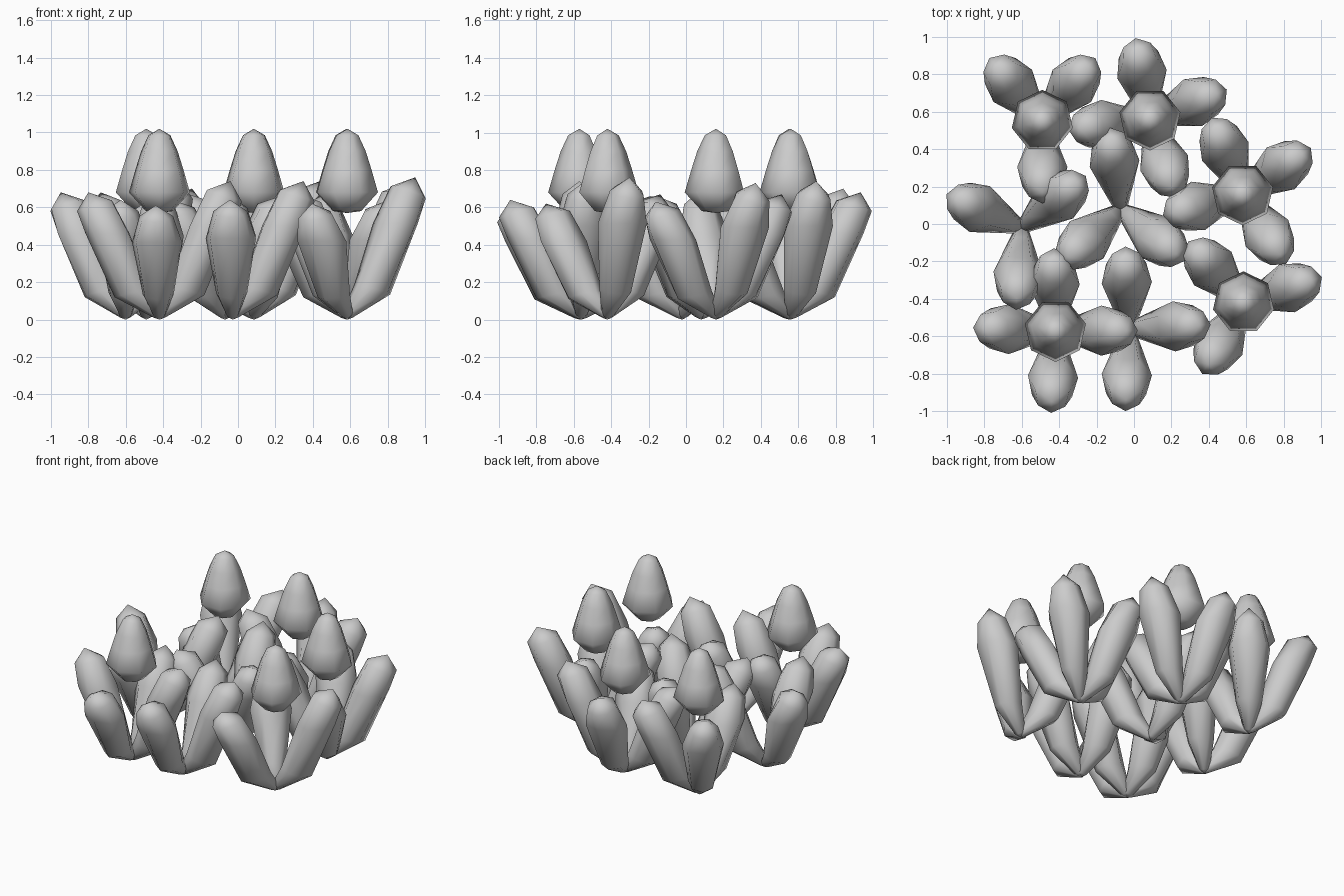
import bpy, math
from mathutils import Matrix

if "Cube" in bpy.data.objects:
    bpy.data.objects.remove(bpy.data.objects["Cube"])

SIDES = 7

def loft(name, rings, bottom, top, matrix, angle):
    """Skin a stack of equal rings and close both ends with a point."""
    verts = [v for r in rings for v in r] + [bottom, top]
    n, k = len(rings[0]), len(rings)
    b, t = n * k, n * k + 1
    faces = []
    for j in range(n):
        m = (j + 1) % n
        for i in range(k - 1):
            faces.append((i*n + j, i*n + m, (i+1)*n + m, (i+1)*n + j))
        faces.append((b, m, j))
        faces.append((t, (k-1)*n + j, (k-1)*n + m))
    me = bpy.data.meshes.new(name)
    me.from_pydata(verts, [], faces)
    me.transform(matrix)
    ob = bpy.data.objects.new(name, me)
    bpy.context.collection.objects.link(ob)
    bpy.ops.object.select_all(action='DESELECT')
    ob.select_set(True)
    bpy.context.view_layer.objects.active = ob
    bpy.ops.object.shade_smooth_by_angle(angle=math.radians(angle))

def leaf(x, y, deg, height):
    # stations: outer (r, z), inner (r, z), width
    stations = [((.03, .01), (-.02, .05), .07),
                ((.24, .12), (.04, .17), .17),
                ((.395, .46), (.15, .46), .275),
                ((.44, .58), (.245, .64), .185)]
    rings = []
    for (ro, zo), (ri, zi), w in stations:
        ring = []
        for j in range(SIDES):
            a = math.tau * j / SIDES
            c, s = math.cos(a), math.sin(a)
            f = (1 + c) / 2
            ring.append((ri + (ro-ri)*f, s*w/2, zi + (zo-zi)*f))
        rings.append(ring)
    m = (Matrix.Translation((x, y, 0)) @ Matrix.Rotation(math.radians(deg), 4, 'Z')
         @ Matrix.Diagonal((1, 1, height / .68, 1)))
    loft("leaf", rings, (0, 0, 0), (.38, 0, .68), m, 60)

def bud(x, y, deg):
    profile = [(.075, .58), (.167, .68), (.132, .8), (.1, .9), (.06, .985)]
    rings = [[(r*math.cos(math.tau*j/SIDES), r*math.sin(math.tau*j/SIDES), z)
              for j in range(SIDES)] for r, z in profile]
    m = Matrix.Translation((x, y, 0)) @ Matrix.Rotation(math.radians(deg), 4, 'Z')
    loft("flower_bud", rings, (0, 0, .57), (0, 0, 1.02), m, 55)

# plants: position, bud turn (None = leaves only), (leaf angle, leaf height)
plants = [
    (-.49, .55, 90, [(130, .68), (50, .7), (270, .63)]),
    (.085, .56, -90, [(100, .68), (21, .74), (-72, .61), (187, .68)]),
    (.58, .16, -90, [(112, .67), (34, .73), (-58, .63), (195, .68)]),
    (.585, -.42, 90, [(132, .67), (18, .76), (240, .62)]),
    (-.42, -.57, -90, [(178, .68), (91, .66), (-93, .61), (0, .74)]),
    (-.03, -.56, None, [(92, .66), (3, .74), (-92, .64)]),
    (-.6, -.02, None, [(156, .68), (39, .74), (266, .64)]),
    (-.07, .08, None, [(98, .66), (-39, .66), (222, .64)]),
]

for x, y, turn, leaves in plants:
    for deg, h in leaves:
        leaf(x, y, deg, h)
    if turn is not None:
        bud(x, y, turn)
